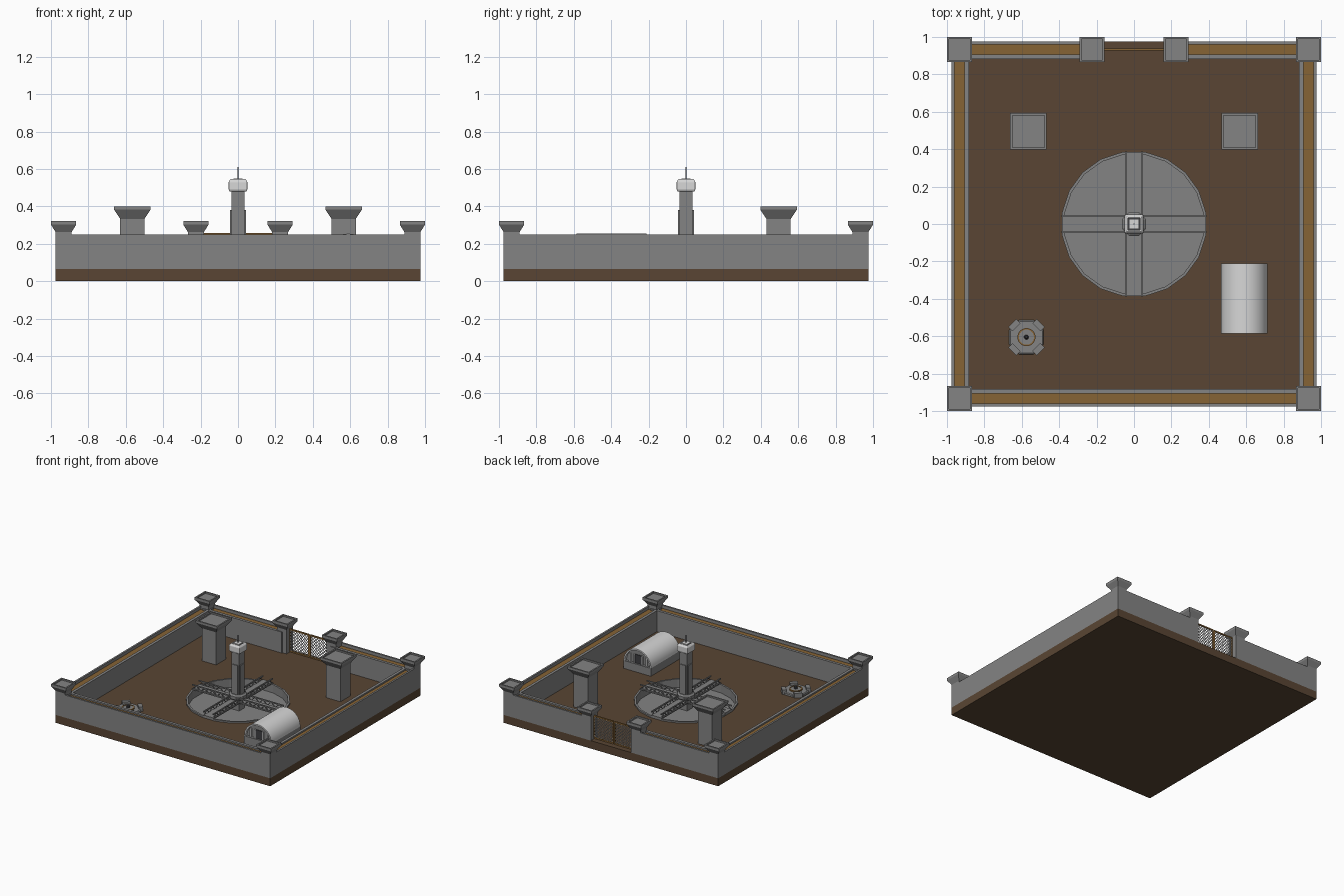
import bpy, bmesh, math
from mathutils import Matrix, Vector

cube = bpy.data.objects.get("Cube")
if cube:
    bpy.data.objects.remove(cube, do_unlink=True)


def material(name, rgb):
    m = bpy.data.materials.new(name)
    m.use_nodes = True
    m.diffuse_color = (*rgb, 1)
    m.node_tree.nodes["Principled BSDF"].inputs["Base Color"].default_value = (*rgb, 1)
    return m


EARTH = material("earth brown", (0.10, 0.06, 0.033))
STONE = material("stone grey", (0.23, 0.23, 0.23))
TIMBER = material("timber tan", (0.24, 0.125, 0.035))
PALE = material("pale metal", (0.68, 0.68, 0.68))
DARK = material("dark metal", (0.05, 0.05, 0.055))
GROUND = 0.065


def finish(bm, name, mat):
    bmesh.ops.recalc_face_normals(bm, faces=bm.faces)
    mesh = bpy.data.meshes.new(name)
    bm.to_mesh(mesh)
    bm.free()
    mesh.materials.append(mat)
    ob = bpy.data.objects.new(name, mesh)
    bpy.context.collection.objects.link(ob)
    return ob


def add_box(bm, lo, hi, mat=Matrix()):
    lo, hi = Vector(lo), Vector(hi)
    m = mat @ Matrix.Translation((lo + hi) / 2) @ Matrix.Diagonal((*(hi - lo), 1))
    bmesh.ops.create_cube(bm, size=1, matrix=m)


def box(name, lo, hi, mat, turn=Matrix()):
    bm = bmesh.new()
    add_box(bm, lo, hi, turn)
    return finish(bm, name, mat)


def add_bar(bm, a, b, w):
    """Square bar between two points."""
    a, b = Vector(a), Vector(b)
    d = b - a
    m = Matrix.Translation((a + b) / 2) @ d.to_track_quat("Z", "Y").to_matrix().to_4x4()
    bmesh.ops.create_cube(bm, size=1, matrix=m @ Matrix.Diagonal((w, w, d.length, 1)))


def lathe(name, x, y, rings, sides, mat):
    """Stack of regular polygons, each ring given as (flat-to-centre distance, height)."""
    bm = bmesh.new()
    k = 1 / math.cos(math.pi / sides)
    loops = []
    for r, z in rings:
        angles = [math.tau * (i + 0.5) / sides for i in range(sides)]
        loops.append([bm.verts.new((x + r * k * math.cos(a), y + r * k * math.sin(a), z)) for a in angles])
    for p, q in zip(loops, loops[1:]):
        for i in range(sides):
            j = (i + 1) % sides
            bm.faces.new((p[i], p[j], q[j], q[i]))
    bm.faces.new(loops[0][::-1])
    bm.faces.new(loops[-1])
    return finish(bm, name, mat)


# Ground slab with a round pit
slab = box("ground_slab", (-0.975, -0.975, 0), (0.975, 0.975, GROUND), EARTH)
cutter = lathe("pit_cutter", 0, 0, [(0.38, 0.004), (0.38, 0.2)], 20, EARTH)
cutter.hide_render = True
mod = slab.modifiers.new("pit", "BOOLEAN")
mod.operation, mod.solver, mod.object = "DIFFERENCE", "EXACT", cutter
bpy.context.view_layer.objects.active = slab
bpy.ops.object.modifier_apply(modifier="pit")
bpy.data.objects.remove(cutter, do_unlink=True)
lathe("pit_lining", 0, 0, [(0.385, 0.002), (0.385, 0.077), (0.37, 0.077), (0.37, 0.008)], 20, STONE)

# Walls: outer parapet, timber walkway and inner lip
walls = [("front", 0, [(-0.94, 0.94)]), ("left", 90, [(-0.94, 0.94)]),
         ("right", -90, [(-0.94, 0.94)]), ("back", 180, [(-0.94, -0.22), (0.22, 0.94)])]
for side, degrees, spans in walls:
    turn = Matrix.Rotation(math.radians(degrees), 4, "Z")
    for n, (a, b) in enumerate(spans):
        tag = f"{side}_wall_{n}"
        box(tag + "_parapet", (a, -0.975, GROUND), (b, -0.96, 0.25), STONE, turn)
        box(tag + "_core", (a, -0.96, GROUND), (b, -0.905, 0.218), STONE, turn)
        box(tag + "_walkway", (a, -0.96, 0.218), (b, -0.905, 0.225), TIMBER, turn)
        box(tag + "_lip", (a, -0.905, GROUND), (b, -0.882, 0.237), STONE, turn)


# Posts and towers with flared, dished caps
def post(name, x, y, shaft, cap, flare_z, cap_z, top):
    rim = cap - 0.012
    lathe(name, x, y, [(shaft, GROUND), (shaft, flare_z), (cap, cap_z), (cap, top),
                       (rim, top), (rim, top - 0.012)], 4, STONE)


for sx, label in ((1, "left"), (-1, "right")):
    post(f"front_{label}_post", sx * 0.9325, -0.9325, 0.0425, 0.0675, 0.262, 0.302, 0.322)
    post(f"back_{label}_post", sx * 0.9325, 0.9325, 0.0425, 0.0675, 0.262, 0.302, 0.322)
    post(f"gate_{label}_post", sx * 0.225, 0.9325, 0.0425, 0.0675, 0.262, 0.302, 0.322)
    post(f"{label}_tower", sx * 0.565, 0.495, 0.065, 0.0975, 0.333, 0.382, 0.4)

# Gate: two framed leaves filled with diagonal mesh
frame, lattice = bmesh.new(), bmesh.new()
gy, z0, z1 = 0.932, 0.075, 0.253
for x0, x1 in ((-0.182, -0.006), (0.006, 0.182)):
    corners = [(x0, gy, z0), (x1, gy, z0), (x1, gy, z1), (x0, gy, z1)]
    for i in range(4):
        add_bar(frame, corners[i], corners[(i + 1) % 4], 0.011)
    w, h = x1 - x0, z1 - z0
    steps = 14
    for i in range(1, steps):
        t = (w + h) * i / steps
        ax, az = min(t, w), max(t - w, 0)
        bx, bz = max(t - h, 0), min(t, h)
        add_bar(lattice, (x0 + ax, gy, z0 + az), (x0 + bx, gy, z0 + bz), 0.004)
        add_bar(lattice, (x1 - ax, gy, z0 + az), (x1 - bx, gy, z0 + bz), 0.004)
finish(frame, "gate_frame", TIMBER)
finish(lattice, "gate_mesh", PALE)

# Four bridges over the pit with lattice side rails
deck, rails = bmesh.new(), bmesh.new()
for k in range(4):
    turn = Matrix.Rotation(k * math.pi / 2, 4, "Z")
    add_box(deck, (0.04, -0.04, 0.075), (0.385, 0.04, 0.087), turn)
    for y in (-0.043, 0.043):
        for z in (0.08, 0.115):
            add_bar(rails, turn @ Vector((0.05, y, z)), turn @ Vector((0.387, y, z)), 0.009)
        cells = 9
        for i in range(cells):
            xa, xb = (0.052 + 0.33 * (i + d) / cells for d in (0, 1))
            za, zb = (0.08, 0.115) if i % 2 else (0.115, 0.08)
            add_bar(rails, turn @ Vector((xa, y, za)), turn @ Vector((xb, y, zb)), 0.006)
finish(deck, "bridge_decks", STONE)
finish(rails, "bridge_rails", STONE)

# Central column, ribs, collar, pale head and antenna
lathe("column", 0, 0, [(0.036, 0.005), (0.036, 0.485)], 4, STONE)
ribs = bmesh.new()
for k in range(4):
    turn = Matrix.Rotation(k * math.pi / 2, 4, "Z")
    add_box(ribs, (0.034, -0.026, 0.1), (0.043, 0.026, 0.38), turn)
finish(ribs, "column_ribs", STONE)
lathe("column_collar", 0, 0, [(0.05, 0.095), (0.064, 0.105), (0.064, 0.13), (0.05, 0.14)], 8, STONE)
head = lathe("column_head", 0, 0, [(0.043, 0.478), (0.05, 0.49), (0.05, 0.532), (0.039, 0.546),
                                   (0.032, 0.546), (0.032, 0.538)], 4, PALE)
bevel = head.modifiers.new("soft_corners", "BEVEL")
bevel.width, bevel.segments = 0.006, 2
lathe("head_hatch", 0, 0, [(0.025, 0.535), (0.025, 0.548)], 4, PALE)
lathe("head_groove", 0, 0, [(0.031, 0.535), (0.031, 0.54)], 4, DARK)
lathe("antenna", 0, 0, [(0.0025, 0.54), (0.0025, 0.61)], 6, DARK)

# Barrel-roofed shelter
cx, ya, yb, spring, radius = 0.59, -0.585, -0.21, 0.13, 0.124


def arch(name, r_out, r_in, y0, y1, mat, segments=24):
    bm = bmesh.new()
    ring = [(r_out, i) for i in range(segments + 1)]
    ring += [(r_in, i) for i in reversed(range(segments + 1))] if r_in else []
    pts = [(cx + r * math.cos(math.pi * i / segments), y0,
            spring + r * math.sin(math.pi * i / segments)) for r, i in ring]
    face = bm.faces.new([bm.verts.new(p) for p in pts])
    out = bmesh.ops.extrude_face_region(bm, geom=[face])
    bmesh.ops.translate(bm, vec=(0, y1 - y0, 0),
                        verts=[v for v in out["geom"] if isinstance(v, bmesh.types.BMVert)])
    return finish(bm, name, mat)


box("shelter_base", (cx - radius, ya, GROUND), (cx + radius, yb, spring), STONE)
roof = arch("shelter_roof", radius, radius - 0.012, ya, yb, PALE)
arch("shelter_end_walls", radius - 0.012, 0, ya + 0.02, yb - 0.02, STONE)
for ob in (roof,):
    bpy.context.view_layer.objects.active = ob
    ob.select_set(True)
    bpy.ops.object.shade_smooth_by_angle()
    ob.select_set(False)
doors, mullions = bmesh.new(), bmesh.new()
for y in (ya + 0.018, yb - 0.018):
    add_box(doors, (cx - 0.03, y - 0.004, spring), (cx + 0.03, y + 0.004, 0.2))
    for dx in (-0.075, -0.036, 0.036, 0.075):
        add_box(mullions, (cx + dx - 0.006, y - 0.008, spring), (cx + dx + 0.006, y + 0.008, 0.2))
finish(doors, "shelter_doors", DARK)
finish(mullions, "shelter_posts", PALE)

# Small landing pad with corner blocks and timber ring
px, py = -0.575, -0.605
lathe("pad_base", px, py, [(0.092, GROUND), (0.092, 0.08), (0.085, 0.085)], 8, STONE)
blocks = bmesh.new()
for k in range(4):
    turn = Matrix.Translation((px, py, 0)) @ Matrix.Rotation((k + 0.5) * math.pi / 2, 4, "Z")
    add_box(blocks, (0.075, -0.03, GROUND), (0.108, 0.03, 0.103), turn)
finish(blocks, "pad_corner_blocks", STONE)
lathe("pad_ring", px, py, [(0.048, 0.08), (0.048, 0.095), (0.04, 0.095), (0.04, 0.088)], 20, TIMBER)
lathe("pad_disc", px, py, [(0.04, 0.08), (0.04, 0.092)], 20, STONE)
lathe("pad_beacon", px, py, [(0.012, 0.09), (0.012, 0.105), (0.005, 0.115)], 8, DARK)
